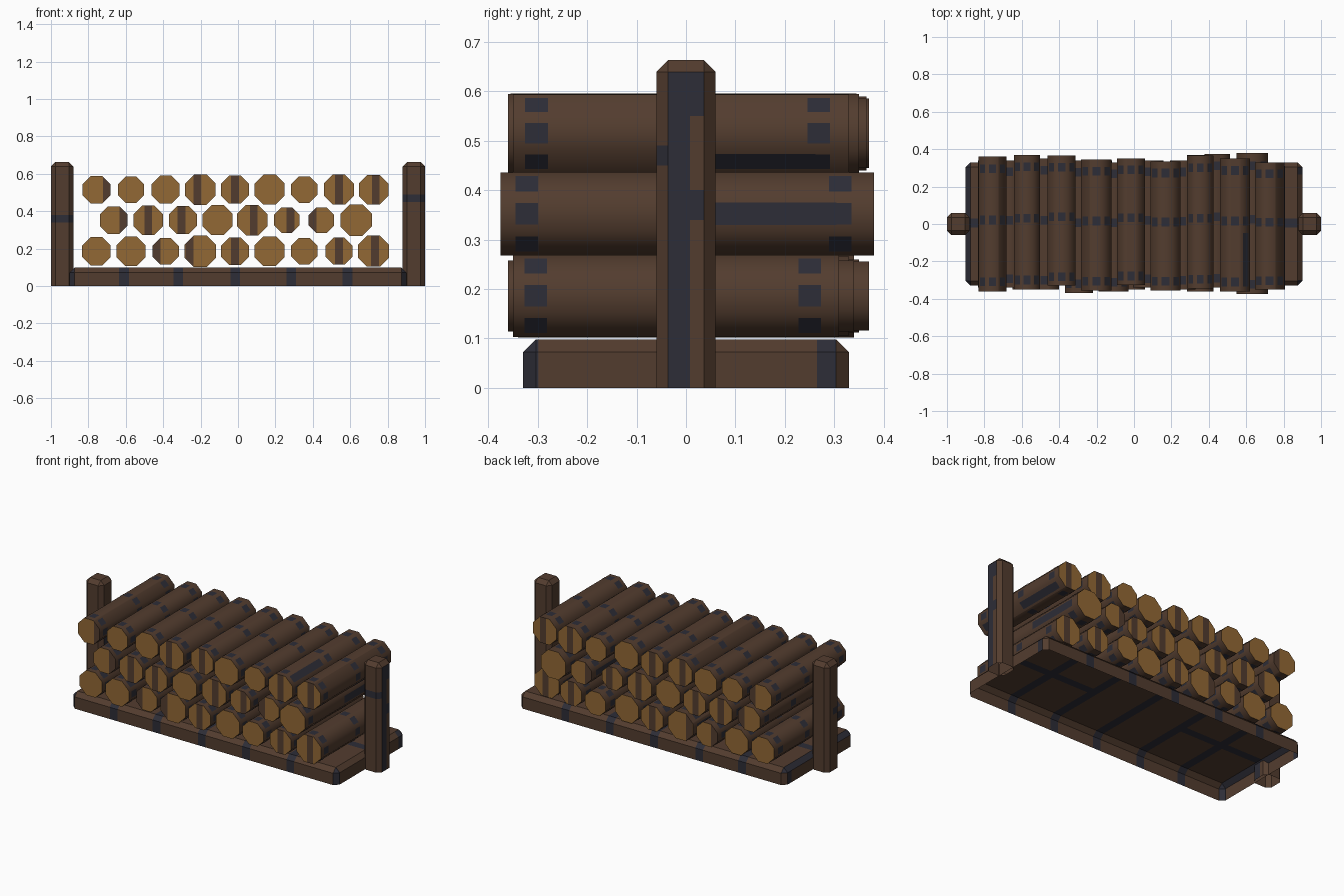
import bpy, bmesh, math, random
from mathutils import Vector

random.seed(4)
if "Cube" in bpy.data.objects:
    bpy.data.objects.remove(bpy.data.objects["Cube"])


def material(name, colour):
    m = bpy.data.materials.new(name)
    m.use_nodes = True
    m.diffuse_color = (*colour, 1)
    m.node_tree.nodes["Principled BSDF"].inputs["Base Color"].default_value = (*colour, 1)
    return m


MATERIALS = [material("bark brown", (.086, .046, .028)),
             material("cut wood tan", (.29, .14, .035)),
             material("slate patch", (.026, .026, .038))]
BARK, TAN, SLATE = range(3)


def finish(bm, name):
    mesh = bpy.data.meshes.new(name)
    bm.to_mesh(mesh)
    bm.free()
    for m in MATERIALS:
        mesh.materials.append(m)
    ob = bpy.data.objects.new(name, mesh)
    bpy.context.collection.objects.link(ob)
    return ob


def cut(bm, axis, values, faces=None):
    """Slice all faces, or just the given ones, at positions along an axis."""
    normal = Vector([float(i == axis) for i in range(3)])
    for value in values:
        chosen = [f for f in (faces or bm.faces) if f.is_valid]
        geom = {g for f in chosen for g in (f, *f.edges, *f.verts)}
        out = bmesh.ops.bisect_plane(bm, geom=list(geom), plane_co=normal * value,
                                     plane_no=normal, dist=.0001)
        if faces:
            faces = list({f for f in out["geom"] if isinstance(f, bmesh.types.BMFace)})


def chamfered_box(lo, hi, offset):
    """Box with chamfered upright and top edges and an open underside."""
    bm = bmesh.new()
    bmesh.ops.create_cube(bm, size=1)
    for v in bm.verts:
        v.co = [l + (c + .5) * (h - l) for l, h, c in zip(lo, hi, v.co)]
    edges = [e for e in bm.edges if max(v.co.z for v in e.verts) > lo[2] + .01]
    bmesh.ops.bevel(bm, geom=edges, offset=offset, segments=1, affect='EDGES')
    under = [f for f in bm.faces if f.normal.z < -.9]
    bmesh.ops.delete(bm, geom=under, context='FACES_ONLY')
    return bm


def within(value, spans):
    return any(a < value < b for a, b in spans)


# Base tray with dark bands across it
bm = chamfered_box((-.9, -.33, 0), (.9, .33, .098), .026)
bands = [(c - .026, c + .026) for c in (-.61, -.32, -.015, .285, .585)]
end_bands = [(-.33, -.3), (.265, .305)]
seam = [(-.02, .03)]
cut(bm, 0, [x for band in bands for x in band])
cut(bm, 1, [-.3, .265, *seam[0]])
for f in bm.faces:
    c = f.calc_center_median()
    on_end = abs(c.x) > .875
    on_seam = f.normal.z > .9 and within(c.y, seam) and abs(c.x) > .3
    left_rim = c.x < -.88 and .5 < f.normal.z < .9
    if within(c.x, bands) or on_seam or left_rim or (on_end and within(c.y, end_bands)):
        f.material_index = SLATE
finish(bm, "base_tray")

# Upright posts at both ends
for name, side in (("left_post", 1), ("right_post", -1)):
    bm = chamfered_box((.94 * side - .06, -.06, 0), (.94 * side + .06, .06, .663), .024)
    band = (.45, .49) if side > 0 else (.34, .38)
    cut(bm, 1, [.008])
    cut(bm, 2, [*band, .34, .4, .55])
    for f in bm.faces:
        c = f.calc_center_median()
        outer = c.x > .99
        stripe = outer and (c.y < .008 or c.z > .55)
        knot = outer and .34 < c.z < .4
        ring = band[0] < c.z < band[1] and c.y < 0
        inner = side < 0 and c.x > -.89 and c.z < .45 and c.y < 0
        if stripe or knot or ring or inner:
            f.material_index = SLATE
    finish(bm, name)


def make_log(name, x, z, radius, front, back, stripe):
    """Eight-sided log, flat sides up, with dark patches and cut ends."""
    bm = bmesh.new()
    corner = radius / math.cos(math.pi / 8)
    rings = []
    for y in (front, back):
        rings.append([bm.verts.new((x + corner * math.cos((k + .5) * math.pi / 4), y,
                                    z + corner * math.sin((k + .5) * math.pi / 4)))
                      for k in range(8)])
    for k in range(8):
        n = (k + 1) % 8
        bm.faces.new((rings[0][k], rings[0][n], rings[1][n], rings[1][k])).smooth = True
    caps = [bm.faces.new(ring) for ring in rings]
    bmesh.ops.recalc_face_normals(bm, faces=bm.faces[:])
    for cap in caps:
        cap.material_index = TAN
        for e in cap.edges:
            e.smooth = False

    # Brown grain stripe on the cut ends
    if stripe is not None:
        a, b = x + stripe * radius - .021, x + stripe * radius + .021
        a, b = max(a, x - radius), min(b, x + radius)
        for cap in caps:
            cut(bm, 0, [v for v in (a, b) if abs(v - x) < radius - .002], [cap])
        for f in bm.faces:
            if f.material_index == TAN and a < f.calc_center_median().x < b:
                f.material_index = BARK

    # Thin bark patches lying on each flat side
    def patch(k, y0, y1, half):
        angle = k * math.pi / 4
        out = Vector((math.cos(angle), 0, math.sin(angle)))
        along = Vector((-out.z, 0, out.x))
        middle = Vector((x, 0, z)) + out * (radius + .002)
        quad = [middle + along * s * half + Vector((0, y, 0))
                for s, y in ((-1, y0), (-1, y1), (1, y1), (1, y0))]
        f = bm.faces.new([bm.verts.new(p) for p in quad])
        f.normal_update()
        if f.normal.dot(out) < 0:
            f.normal_flip()
        f.material_index = SLATE

    length = back - front
    for k in range(8):
        for t in (.07, .53, .91):
            y = front + t * length
            patch(k, y - .023, y + .023, radius * .26)
    if random.random() < .5:
        start = front + random.choice((.04, .5)) * length
        patch(random.randrange(8), start, start + .4 * length, radius * .27)
    finish(bm, name)


# Each log: radius, front end, back end, stripe offset on the cut end
bottom_row = [(.076, -.34, .34, None), (.078, -.35, .33, None), (.07, -.33, .35, -.7),
              (.084, -.34, .34, -.7), (.074, -.35, .35, 0), (.08, -.34, .33, None),
              (.07, -.36, .37, None), (.072, -.36, .34, 0), (.083, -.35, .31, .1)]
middle_row = [(.074, -.34, .34, .7), (.078, -.35, .35, 0), (.075, -.37, .34, -.1),
              (.08, -.36, .33, None), (.081, -.34, .34, .1), (.068, -.35, .34, .3),
              (.068, -.34, .375, -.7), (.084, -.375, .38, None)]
top_row = [(.074, -.36, .36, .75), (.07, -.35, .37, None), (.075, -.33, .365, None),
           (.081, -.355, .345, -.2), (.075, -.325, .35, 0), (.08, -.355, .335, None),
           (.07, -.345, .365, None), (.08, -.36, .35, 0), (.079, -.35, .33, .15)]

for label, row, first, z in (("bottom", bottom_row, -.757, .186),
                             ("middle", middle_row, -.665, .352),
                             ("top", top_row, -.757, .515)):
    for i, spec in enumerate(row):
        make_log(f"{label}_log_{i + 1}", first + i * .1852, z, *spec)
